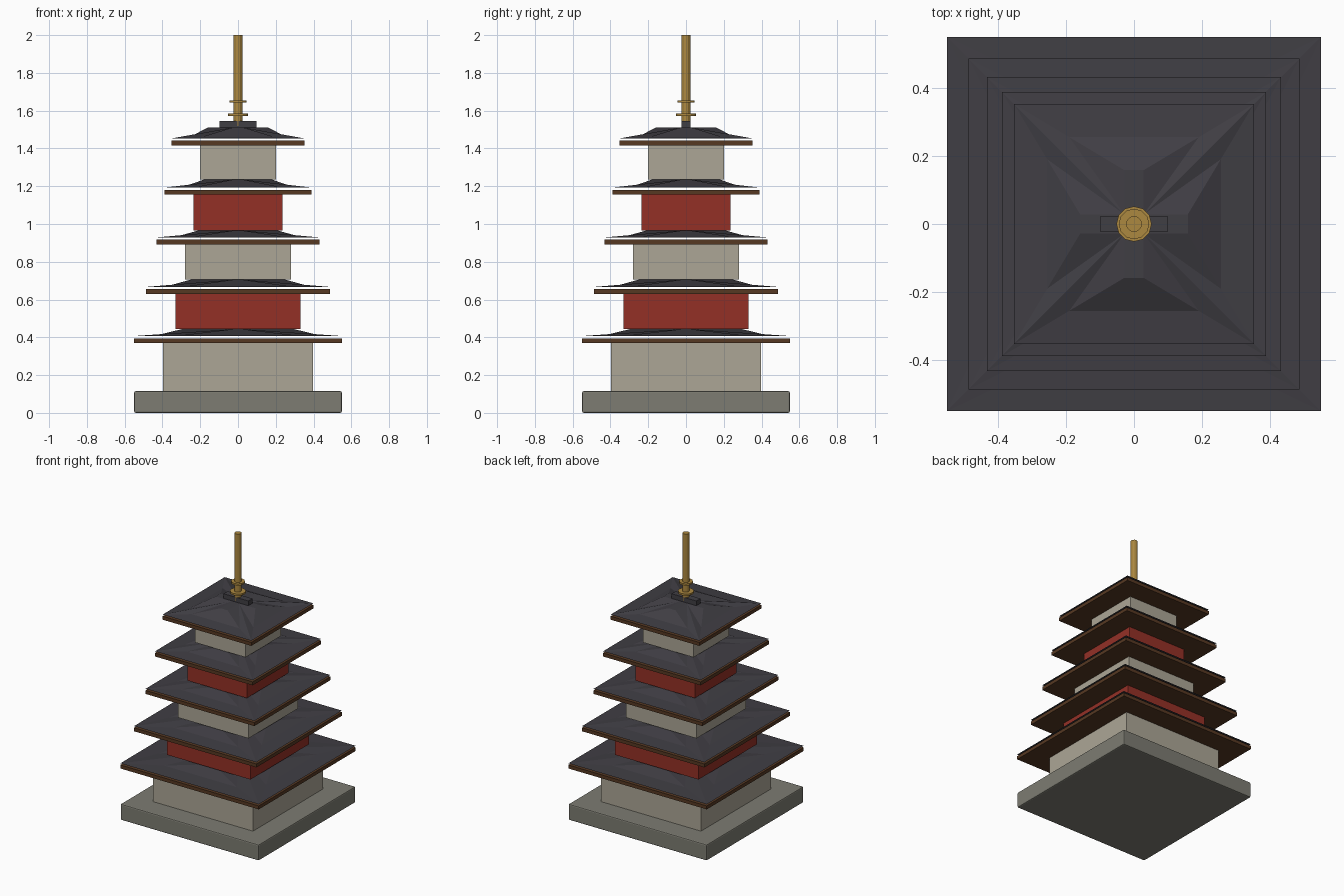
import bpy
import bmesh
from math import pi
from mathutils import Matrix

cube = bpy.data.objects.get("Cube")
if cube:
    bpy.data.objects.remove(cube, do_unlink=True)


def material(name, rgb):
    """Flat material from display colours, 0-255."""
    linear = [((c / 255 + 0.055) / 1.055) ** 2.4 for c in rgb] + [1.0]
    mat = bpy.data.materials.new(name)
    mat.use_nodes = True
    mat.diffuse_color = linear
    mat.node_tree.nodes["Principled BSDF"].inputs["Base Color"].default_value = linear
    return mat


STONE = material("stone grey", (125, 124, 114))
PLASTER = material("warm plaster", (172, 166, 150))
RED = material("red lacquer", (148, 48, 38))
WOOD = material("dark wood", (86, 56, 34))
TILE = material("charcoal tile", (64, 62, 68))
GOLD = material("aged gold", (172, 136, 64))


def finish(name, bm, mat):
    mesh = bpy.data.meshes.new(name)
    bm.to_mesh(mesh)
    bm.free()
    mesh.materials.append(mat)
    obj = bpy.data.objects.new(name, mesh)
    bpy.context.collection.objects.link(obj)
    return obj


def box(name, hx, hy, z0, z1, mat):
    bm = bmesh.new()
    place = Matrix.Translation((0, 0, (z0 + z1) / 2)) @ Matrix.Diagonal((2 * hx, 2 * hy, z1 - z0, 1))
    bmesh.ops.create_cube(bm, size=1, matrix=place)
    return finish(name, bm, mat)


def cylinder(name, radius, z0, z1, mat, sides=12):
    bm = bmesh.new()
    bmesh.ops.create_cone(bm, cap_ends=True, segments=sides, radius1=radius, radius2=radius,
                          depth=z1 - z0, matrix=Matrix.Translation((0, 0, (z0 + z1) / 2)))
    return finish(name, bm, mat)


def roof(name, top, edge, z_edge, z_top):
    """Thin tiled roof: four flared panels joined by a cross and hipped corners."""
    w = 0.028
    mid, mid_w = (top + edge) / 2, (w + edge) / 2
    z_mid = z_edge + 0.15 * (z_top - z_edge)
    bm = bmesh.new()

    def face(*points):
        bm.faces.new([bm.verts.new(p) for p in points])

    # centre of the cross
    face((-w, -w, z_top), (w, -w, z_top), (w, w, z_top), (-w, w, z_top))
    for quarter in range(4):
        before = set(bm.verts)
        a, b = (w, w, z_top), (w, top, z_top)
        c, d = (mid_w, mid, z_mid), (edge, edge, z_edge)
        al, bl, cl, dl = [(-x, y, z) for x, y, z in (a, b, c, d)]
        # arm, steep panel, shallow eave panel
        for inner_l, inner, outer, outer_l in ((al, a, b, bl), (bl, b, c, cl), (cl, c, d, dl)):
            face(inner_l, inner, outer, outer_l)
        # hipped corners on both sides
        face(a, c, b)
        face(a, d, c)
        face(bl, cl, al)
        face(cl, dl, al)
        bmesh.ops.rotate(bm, verts=[v for v in bm.verts if v not in before],
                         cent=(0, 0, 0), matrix=Matrix.Rotation(quarter * pi / 2, 3, "Z"))
    bmesh.ops.remove_doubles(bm, verts=bm.verts[:], dist=0.0005)
    return finish(name, bm, TILE)


# stone base with softened edges
base = box("stone_base", 0.55, 0.55, 0, 0.115, STONE)
bevel = base.modifiers.new("soft edges", "BEVEL")
bevel.width = 0.008
bevel.segments = 2

# storeys: wall half width, wall bottom, wall top, eave half width
storeys = [
    (0.398, 0.115, 0.37, 0.55),
    (0.332, 0.443, 0.63, 0.486),
    (0.28, 0.705, 0.892, 0.432),
    (0.235, 0.965, 1.156, 0.388),
    (0.20, 1.235, 1.416, 0.352),
]
for i, (wall, z0, z1, eave) in enumerate(storeys):
    n = i + 1
    box(f"wall_{n}", wall, wall, z0, z1, RED if i % 2 else PLASTER)
    box(f"eave_board_{n}", eave, eave, z1, z1 + 0.025, WOOD)
    if n < len(storeys):
        top, z_top = storeys[n][0] * 0.9, storeys[n][1]
    else:
        top, z_top = 0.158, 1.511
    roof(f"roof_{n}", top, eave, z1 + 0.037, z_top)

# ridge cap and spire
box("ridge_cap", 0.098, 0.023, 1.51, 1.545, TILE)
cylinder("spire_shaft", 0.0235, 1.52, 2.0, GOLD)
cylinder("spire_ring_lower", 0.052, 1.572, 1.584, GOLD)
cylinder("spire_ring_upper", 0.045, 1.642, 1.654, GOLD)
